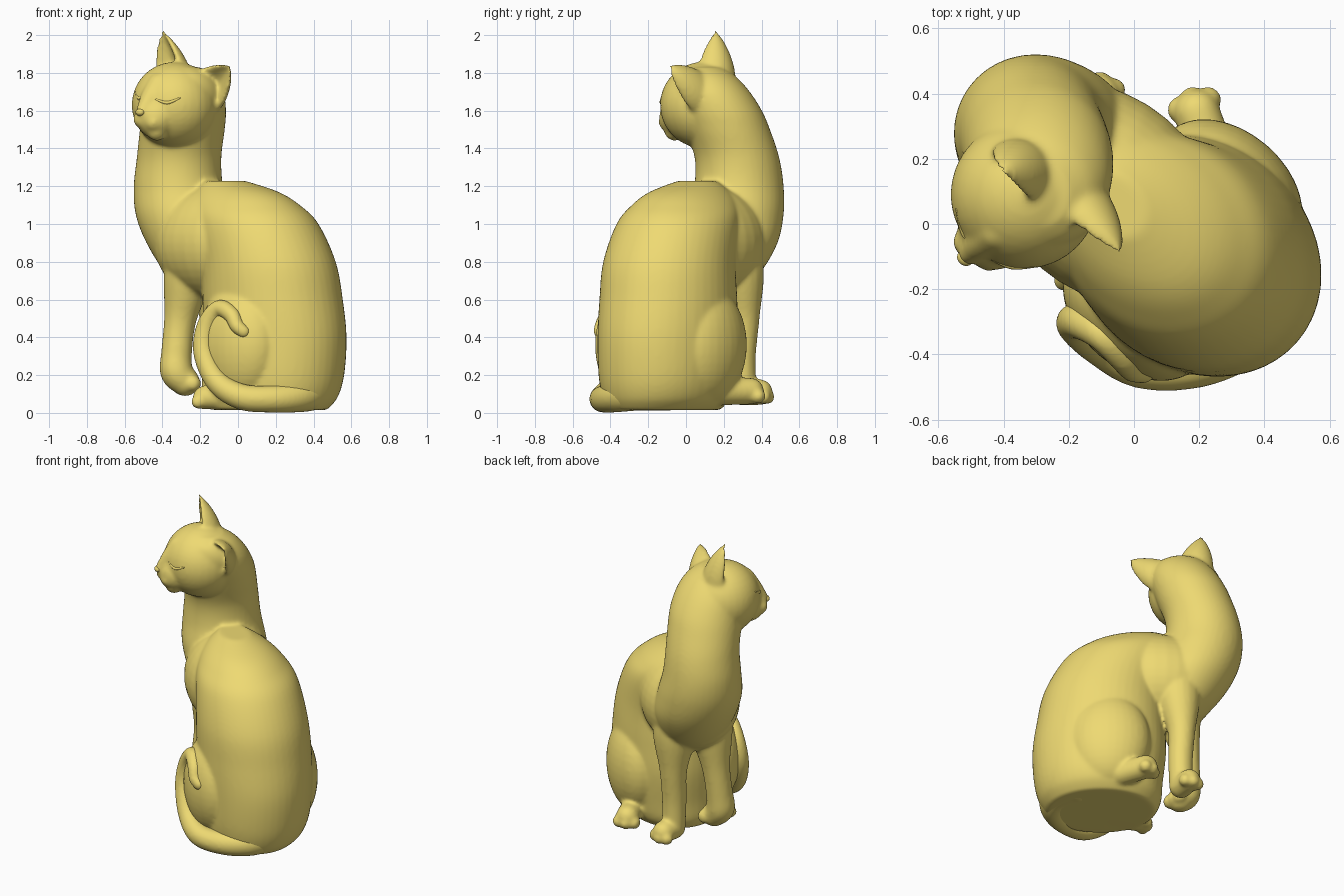
import bpy, bmesh, math
from mathutils import Vector, Matrix

if "Cube" in bpy.data.objects:
    bpy.data.objects.remove(bpy.data.objects["Cube"])

gold = bpy.data.materials.new("gold")
gold.diffuse_color = (0.86, 0.70, 0.17, 1)
gold.use_nodes = True
gold.node_tree.nodes["Principled BSDF"].inputs["Base Color"].default_value = gold.diffuse_color
YAW = Matrix.Rotation(math.radians(-41), 3, 'Z')   # body axis runs chest (-s) to rump (+s)
TAU = 2 * math.pi


def spline(rows, steps=6):
    """Catmull-Rom interpolation of equal-length tuples."""
    out = []
    for i in range(len(rows) - 1):
        p = [rows[max(0, min(len(rows) - 1, i + k))] for k in (-1, 0, 1, 2)]
        for j in range(steps):
            u = j / steps
            out.append([0.5 * (2 * b + (c - a) * u + (2 * a - 5 * b + 4 * c - d) * u * u
                               + (3 * b - a - 3 * c + d) * u ** 3) for a, b, c, d in zip(*p)])
    return out + [list(rows[-1])]


def loft(bm, rings):
    """Closed skin through rings of points."""
    vs = [[bm.verts.new(p) for p in r] for r in rings]
    n = len(vs[0])
    faces = [bm.faces.new((a[i], a[(i + 1) % n], b[(i + 1) % n], b[i]))
             for a, b in zip(vs, vs[1:]) for i in range(n)]
    faces += [bm.faces.new(vs[0][::-1]), bm.faces.new(vs[-1])]
    bmesh.ops.recalc_face_normals(bm, faces=faces)


def ball(bm, c, r, rot=None):
    """Ellipsoid; r is a number or three radii."""
    r = (r, r, r) if isinstance(r, (int, float)) else r
    m = Matrix.Translation(c) @ (rot or Matrix()).to_4x4() @ Matrix.Diagonal((*r, 1))
    bmesh.ops.create_uvsphere(bm, u_segments=32, v_segments=20, radius=1, matrix=m)


def tube(bm, path, n=20, steps=8):
    """Round limb along (x, y, z, radius) points with ball ends."""
    pts = spline(path, steps)
    pos = [Vector(p[:3]) for p in pts]
    rings, side = [], None
    for i, p in enumerate(pos):
        d = (pos[min(i + 1, len(pos) - 1)] - pos[max(i - 1, 0)]).normalized()
        side = d.orthogonal() if side is None else side - d * side.dot(d)
        side.normalize()
        up = d.cross(side)
        rings.append([p + pts[i][3] * (side * math.cos(TAU * k / n) + up * math.sin(TAU * k / n))
                      for k in range(n)])
    loft(bm, rings)
    for e in (0, -1):
        ball(bm, pos[e], pts[e][3] * 0.99)


def paw(bm, heel, tip, r):
    """Foot with three rounded toes."""
    heel, tip = Vector(heel), Vector(tip)
    d = (tip - heel).normalized()
    side = d.cross(Vector((0, 0, 1))).normalized()
    tube(bm, [(*heel, r), (*(tip - d * r * 1.1), r * 0.95)])
    for o in (-1, 0, 1):
        ball(bm, tip - d * r * (0.55 + 0.22 * abs(o)) + side * o * r * 0.62
             - Vector((0, 0, r * .35)), r * 0.54)


def ear(bm, base, tip, face, width, depth):
    """Rounded cone, slightly hollow toward the face direction."""
    base, tip = Vector(base), Vector(tip)
    ax = (tip - base).normalized()
    side = ax.cross(Vector(face)).normalized()
    fwd = side.cross(ax)
    rings = []
    for j in range(15):
        u = j / 14
        k = max(0.1, (1 - u ** 1.7) ** 0.85)
        ring = []
        for i in range(32):
            a = TAU * i / 32
            y = math.sin(a)
            # front half: rolled rim with a dip in the middle
            y = y * 0.30 - 0.75 * y ** 4 if y > 0 else y
            ring.append(base.lerp(tip, u) + side * width * k * math.cos(a) + fwd * depth * y * k)
        rings.append(ring)
    loft(bm, rings)


def finish(name, bm, voxel=None, smooth=0):
    me = bpy.data.meshes.new(name)
    bm.to_mesh(me)
    bm.free()
    ob = bpy.data.objects.new(name, me)
    bpy.context.collection.objects.link(ob)
    me.materials.append(gold)
    if voxel:
        m = ob.modifiers.new("fuse", 'REMESH')
        m.mode, m.voxel_size, m.use_smooth_shade = 'VOXEL', voxel, True
        s = ob.modifiers.new("soften", 'SMOOTH')
        s.factor, s.iterations = 0.5, smooth
    for p in me.polygons:
        p.use_smooth = True
    return ob


bm = bmesh.new()

# torso: stacked ellipses (z, s centre, t centre, half length, half width)
torso = [(.015, .2, .02, .33, .27), (.08, .205, .04, .37, .31), (.2, .215, .05, .39, .335),
         (.4, .21, .055, .405, .345), (.6, .2, .05, .39, .345), (.8, .18, .04, .37, .335),
         (1.0, .10, .03, .35, .305), (1.1, .03, .02, .32, .25), (1.17, -.02, .01, .25, .18),
         (1.228, -.09, .0, .12, .09)]
loft(bm, [[YAW @ Vector((s + a * math.cos(TAU * k / 48), t + b * math.sin(TAU * k / 48), z))
           for k in range(48)] for z, s, t, a, b in spline(torso)])

# ribcage joining torso and chest
ball(bm, YAW @ Vector((-.13, .01, .90)), (.39, .30, .31), YAW)

# chest and neck: stacked circles (z, x, y, radius)
neck = [(.62, -.13, .15, .13), (.75, -.19, .2, .20), (.9, -.235, .235, .25), (1.05, -.285, .26, .257),
        (1.2, -.315, .28, .237), (1.35, -.312, .27, .224), (1.5, -.295, .22, .225),
        (1.6, -.285, .18, .222), (1.7, -.285, .13, .208), (1.78, -.29, .10, .165), (1.83, -.3, .09, .10)]
loft(bm, [[(x + r * math.cos(TAU * k / 40), y + r * math.sin(TAU * k / 40), z) for k in range(40)]
          for z, x, y, r in spline(neck)])

# haunches
for s, t in ((.15, .275), (.18, -.20)):
    ball(bm, YAW @ Vector((s, t, .36)), (.255, .175, .315), YAW)

# hind paws
paw(bm, (.25, .18, .115), (.165, .42, .115), .075)
paw(bm, (.0, -.21, .085), (-.245, -.115, .08), .067)

# standing front leg and its paw
tube(bm, [(-.12, .24, .95, .15), (-.115, .28, .72, .135), (-.12, .305, .5, .085),
          (-.12, .295, .3, .075), (-.12, .3, .13, .072)])
paw(bm, (-.12, .30, .11), (-.10, .47, .11), .072)

# lifted front leg with a curled paw
tube(bm, [(-.22, .09, .95, .14), (-.265, .11, .72, .13), (-.305, .12, .5, .087),
          (-.325, .11, .32, .082), (-.325, .10, .22, .088), (-.28, .10, .165, .078)])
for k in (-1, 0, 1):
    ball(bm, (-.24, .10 + k * .042, .155), .045)

# skull, muzzle, chin and nose bridge
C = Vector((-.335, .09, 1.63))
ball(bm, C, .228)
ball(bm, (-.43, -.03, 1.565), .112)
for c in ((-.505, -.055, 1.555), (-.445, -.095, 1.54)):
    ball(bm, c, .05)
ball(bm, (-.43, -.06, 1.495), .055)
tube(bm, [(-.42, -.02, 1.74, .06), (-.465, -.055, 1.66, .055), (-.505, -.09, 1.60, .035)])

# ears
ear(bm, (-.355, .15, 1.77), (-.405, .155, 2.025), (-.75, -.62, .05), .115, .11)
ear(bm, (-.18, .055, 1.69), (-.04, -.10, 1.84), (-.50, -.85, -.2), .12, .10)
finish("cat_figure", bm, 0.011, 10)

# tail wrapped round the front and curled up
bm = bmesh.new()
tube(bm, [(.36, -.10, .14, .13), (.385, -.25, .115, .105), (.33, -.36, .088, .085), (.19, -.43, .074, .073),
          (.02, -.435, .085, .069), (-.11, -.37, .165, .061), (-.18, -.31, .32, .057),
          (-.165, -.30, .46, .054), (-.10, -.34, .55, .048), (-.035, -.41, .52, .043),
          (-.005, -.445, .46, .039), (.03, -.455, .43, .035)])
finish("tail", bm, 0.01, 6)

# closed eyelids laid on the face
for name, ends in (("eyelid_left", ((-.225, -.05, .075), (-.19, -.12, .035), (-.155, -.155, .055))),
                   ("eyelid_right", ((-.10, -.20, .03), (-.04, -.22, .012), (.025, -.215, .035)))):
    bm = bmesh.new()
    arc = [C + Vector(e).normalized() * .224 for e in ends]
    tube(bm, [(*arc[0], .005), (*arc[1], .009), (*arc[2], .005)], 10)
    finish(name, bm)

# nose tip
bm = bmesh.new()
ball(bm, (-.518, -.105, 1.592), (.026, .022, .02), YAW)
finish("nose", bm)
